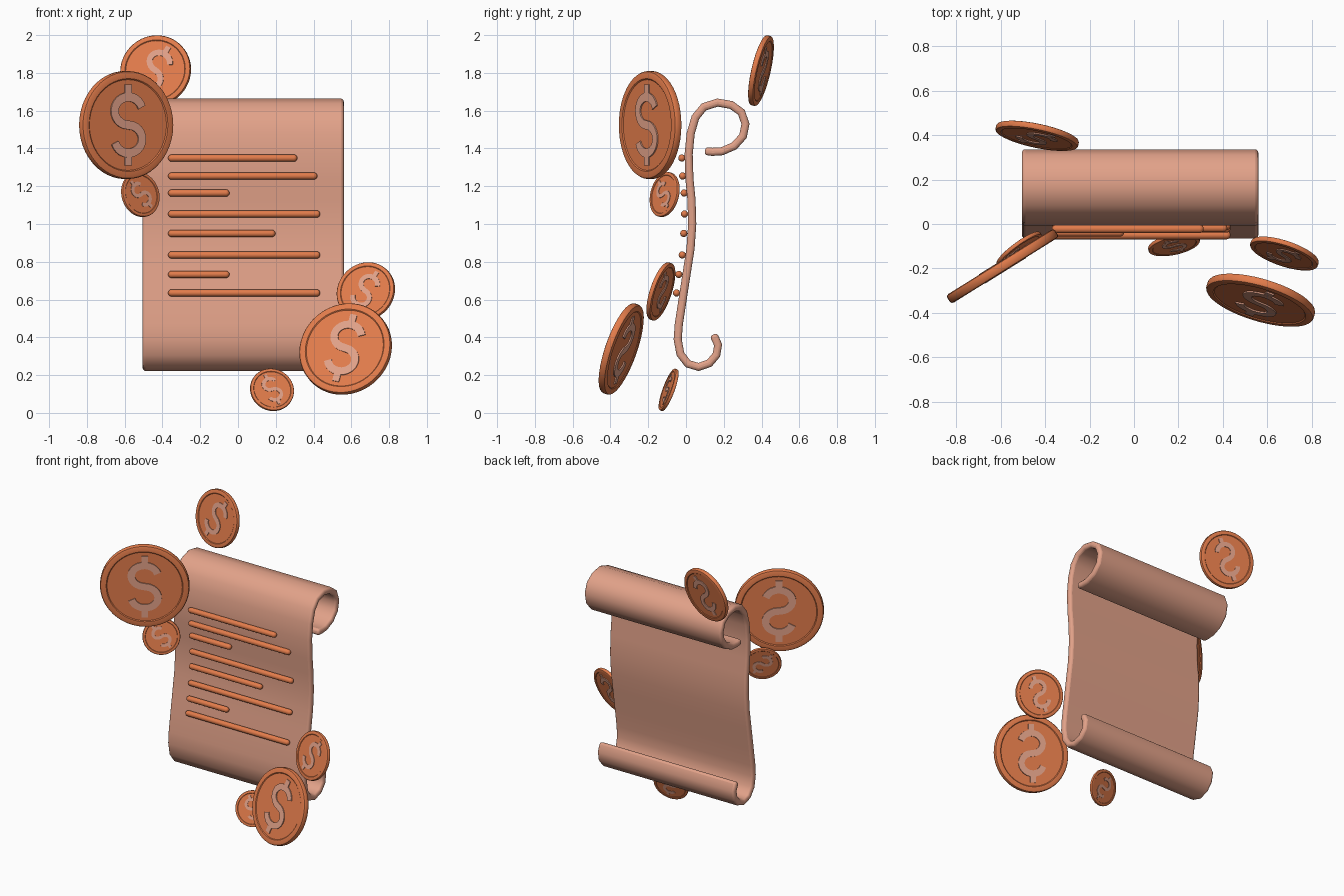
import bpy, bmesh, math
from mathutils import Vector, Matrix

if "Cube" in bpy.data.objects:
    bpy.data.objects.remove(bpy.data.objects["Cube"])


def material(name, rgb):
    m = bpy.data.materials.new(name)
    m.diffuse_color = (*rgb, 1)
    m.use_nodes = True
    m.node_tree.nodes["Principled BSDF"].inputs["Base Color"].default_value = m.diffuse_color
    return m


PAPER = material("paper pink", (0.76, 0.36, 0.25))
COPPER = material("copper orange", (0.76, 0.20, 0.07))


def finish(bm, name, mat, angle=40):
    bmesh.ops.remove_doubles(bm, verts=bm.verts, dist=1e-5)
    bmesh.ops.recalc_face_normals(bm, faces=bm.faces)
    me = bpy.data.meshes.new(name)
    bm.to_mesh(me)
    bm.free()
    me.materials.append(mat)
    ob = bpy.data.objects.new(name, me)
    bpy.context.collection.objects.link(ob)
    bpy.ops.object.select_all(action='DESELECT')
    ob.select_set(True)
    bpy.context.view_layer.objects.active = ob
    bpy.ops.object.shade_smooth_by_angle(angle=math.radians(angle))
    return ob


def band(bm, pts, width, place, lo, hi):
    """Ribbon of given width along a 2D path, extruded from lo to hi."""
    pts = [Vector(p) for p in pts]
    rings = []
    for i, p in enumerate(pts):
        t = (pts[min(i + 1, len(pts) - 1)] - pts[max(i - 1, 0)]).normalized()
        n = Vector((-t.y, t.x)) * width / 2
        rings.append([bm.verts.new(place(q, w)) for q, w in
                      ((p + n, lo), (p - n, lo), (p - n, hi), (p + n, hi))])
    for a, b in zip(rings, rings[1:]):
        for k in range(4):
            bm.faces.new((a[k], a[(k + 1) % 4], b[(k + 1) % 4], b[k]))
    bm.faces.new(rings[0])
    bm.faces.new(rings[-1][::-1])


def lathe(bm, profile, axis, steps):
    verts = [bm.verts.new(p) for p in profile]
    edges = [bm.edges.new(e) for e in zip(verts, verts[1:])]
    bmesh.ops.spin(bm, geom=verts + edges, cent=(0, 0, 0), axis=axis,
                   angle=math.tau, steps=steps)


# Scroll sheet: side profile (y, z) with a curl at the top and bottom
sheet = [(.10, 1.387), (.14, 1.382), (.19, 1.385), (.255, 1.413), (.302, 1.465),
         (.315, 1.53), (.293, 1.592), (.24, 1.63), (.167, 1.643), (.095, 1.62),
         (.05, 1.565), (.025, 1.48), (.014, 1.37), (.018, 1.24), (.029, 1.13),
         (.033, 1.0), (.024, .87), (.003, .735), (-.018, .60), (-.038, .47),
         (-.044, .39), (-.03, .312), (.01, .26), (.066, .243), (.124, .263),
         (.161, .307), (.17, .36), (.145, .415)]
bm = bmesh.new()
band(bm, sheet, .043, lambda q, w: (w, q.x, q.y), -.505, .56)
scroll = finish(bm, "scroll_sheet", PAPER)
bev = scroll.modifiers.new("soft_edges", 'BEVEL')
bev.width, bev.segments = .016, 3
bev.limit_method, bev.angle_limit = 'ANGLE', math.radians(60)

# Text line bars: (height, depth, right end)
bars = [(1.349, -.022, .314), (1.254, -.018, .42), (1.164, -.01, -.045),
        (1.053, -.008, .435), (.95, -.012, .198), (.836, -.02, .435),
        (.733, -.038, -.045), (.635, -.05, .435)]
R = .019
for i, (z, y, end) in enumerate(bars):
    half = (end + .37) / 2
    arc = [(math.cos(a) * R, math.sin(a) * R)
           for a in (math.pi / 2 * k / 5 for k in range(6))]
    right = [(half - R + s, 0, 0 if k == 0 else c) for k, (s, c) in enumerate(arc)]
    left = [(-x, 0, r) for x, _, r in reversed(right)]
    bm = bmesh.new()
    lathe(bm, right + left, (1, 0, 0), 16)
    ob = finish(bm, f"line_bar_{i + 1}", COPPER, 60)
    ob.location = (end - half, y, z)

# Coins: centre, front normal, radius, emblem roll in degrees
coins = [((-.592, -.19, 1.524), (.53, -.85, 0), .286, 0),
         ((-.436, .397, 1.812), (-.2, -.955, .22), .19, 28),
         ((-.517, -.113, 1.156), (.58, -.79, .2), .121, -40),
         ((.677, -.133, .643), (-.3, -.905, .3), .16, 28),
         ((.57, -.343, .338), (-.27, -.908, .32), .252, 10),
         ((.18, -.092, .122), (.2, -.92, .34), .118, -22)]
rim = [(0, .062), (.84, .062), (.86, .08), (.95, .08), (.985, .068), (1, .04)]

# Emblem path: two opposing open loops, plus a stub above and below
loops = []
for cz, a0, a1 in ((.26, 15, 250), (-.26, 70, -165)):
    for k in range(17):
        a = math.radians(a0 + (a1 - a0) * k / 16)
        loops.append((.3 * math.cos(a), cz + .26 * math.sin(a)))

for i, (loc, n, r, roll) in enumerate(coins):
    Y = -Vector(n).normalized()
    X = Y.cross(Vector((0, 0, 1))).normalized()
    Z = X.cross(Y)
    M = Matrix.Translation(loc) @ Matrix((X, Y, Z)).transposed().to_4x4() \
        @ Matrix.Rotation(math.radians(roll), 4, 'Y') @ Matrix.Scale(r, 4)
    bm = bmesh.new()
    profile = [(x, -h, 0) for x, h in rim] + [(x, h, 0) for x, h in reversed(rim)]
    lathe(bm, profile, (0, 1, 0), 48)
    finish(bm, f"coin_{i + 1}", COPPER, 30).matrix_world = M

    # Raised emblem, going right through the coin
    bm = bmesh.new()
    place = lambda q, w: (q.x, w, q.y)
    band(bm, loops, .165, place, -.088, .088)
    for s in (1, -1):
        band(bm, [(0, s * .55), (0, s * .75)], .15, place, -.087, .087)
    finish(bm, f"coin_emblem_{i + 1}", PAPER, 35).matrix_world = M
